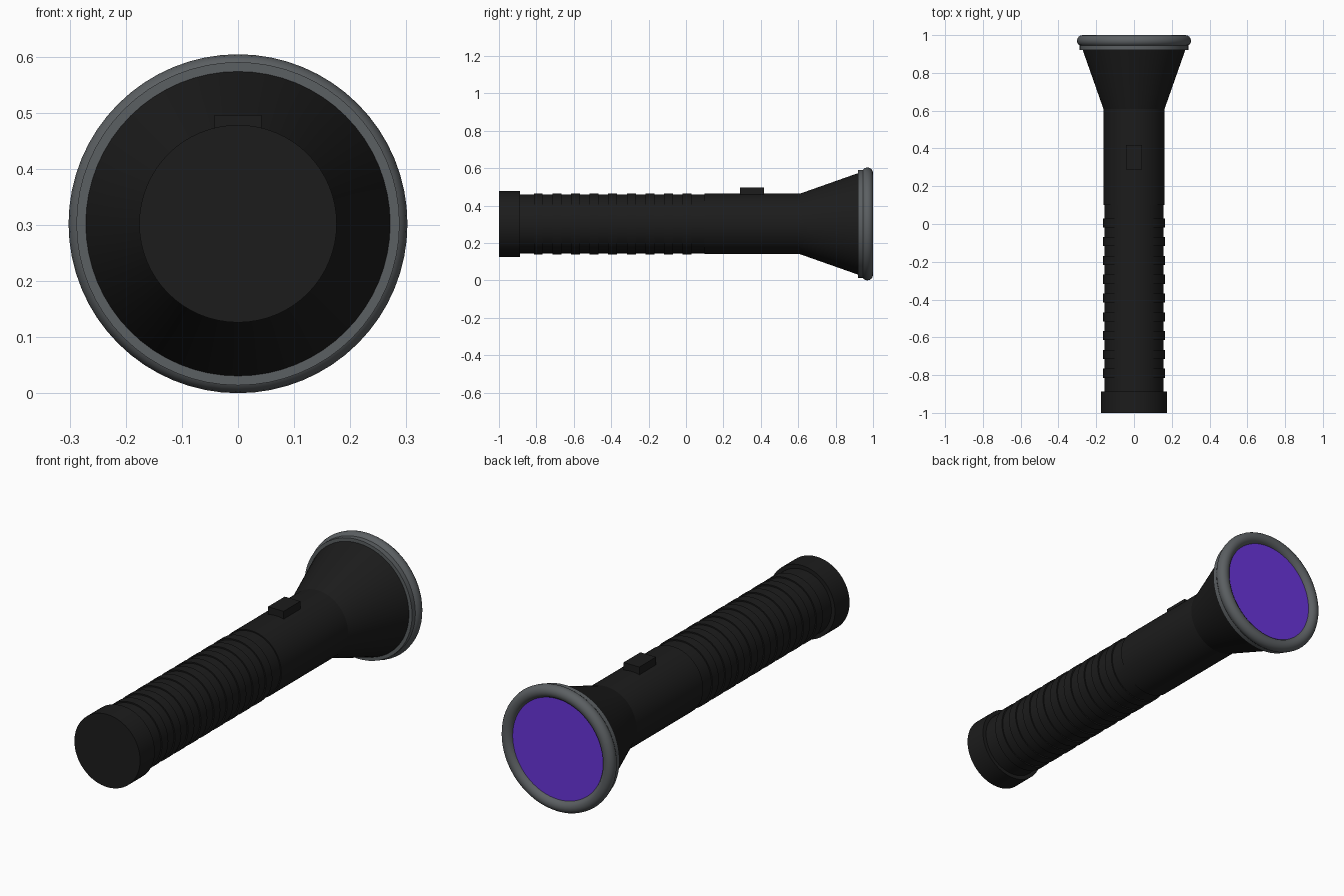
import bpy
from math import pi, radians

AXIS_Z = 0.302
SIDES = 64

old = bpy.data.objects.get("Cube")
if old:
    bpy.data.objects.remove(old, do_unlink=True)


def material(name, rgb):
    mat = bpy.data.materials.new(name)
    mat.use_nodes = True
    mat.diffuse_color = (*rgb, 1)
    mat.node_tree.nodes["Principled BSDF"].inputs["Base Color"].default_value = (*rgb, 1)
    return mat


black = material("black_plastic", (0.0115, 0.0115, 0.0115))
grey = material("grey_rim", (0.105, 0.115, 0.122))
purple = material("purple_lens", (0.144, 0.036, 0.71))


def finish(name, mat, smooth=True):
    obj = bpy.context.object
    obj.name = name
    obj.data.materials.append(mat)
    bpy.ops.object.transform_apply(location=False, rotation=True, scale=True)
    if smooth:
        bpy.ops.object.shade_smooth_by_angle(angle=radians(30))
    return obj


def tube(name, mat, back, front, r_back, r_front=None):
    """Solid round section along y, from y=back to y=front."""
    bpy.ops.mesh.primitive_cone_add(
        vertices=SIDES, radius1=r_back, radius2=r_front or r_back,
        depth=front - back, location=(0, (back + front) / 2, AXIS_Z),
        rotation=(-pi / 2, 0, 0))
    return finish(name, mat)


# Handle: end cap, grip core with raised ribs, plain barrel
tube("tail_cap", black, -1.0, -0.888, 0.176)
tube("grip_core", black, -0.89, 0.11, 0.157)
for i in range(9):
    y = -0.79 + i * 0.0995
    tube(f"grip_rib_{i + 1}", black, y - 0.024, y + 0.024, 0.163)
tube("barrel", black, 0.1, 0.61, 0.162)

# Flared head, collar and rounded rim
tube("head_cone", black, 0.61, 0.922, 0.162, 0.272)
tube("head_collar", grey, 0.92, 0.965, 0.288)
bpy.ops.mesh.primitive_torus_add(
    major_radius=0.272, minor_radius=0.03, major_segments=SIDES,
    minor_segments=16, location=(0, 0.97, AXIS_Z), rotation=(pi / 2, 0, 0))
finish("head_rim", grey)

# Lens disc inside the rim
tube("lens", purple, 0.96, 0.978, 0.255)

# Slide switch on top
bpy.ops.mesh.primitive_cube_add(size=1, location=(0, 0.353, 0.466))
bpy.context.object.scale = (0.084, 0.128, 0.06)
finish("switch", black, smooth=False)
